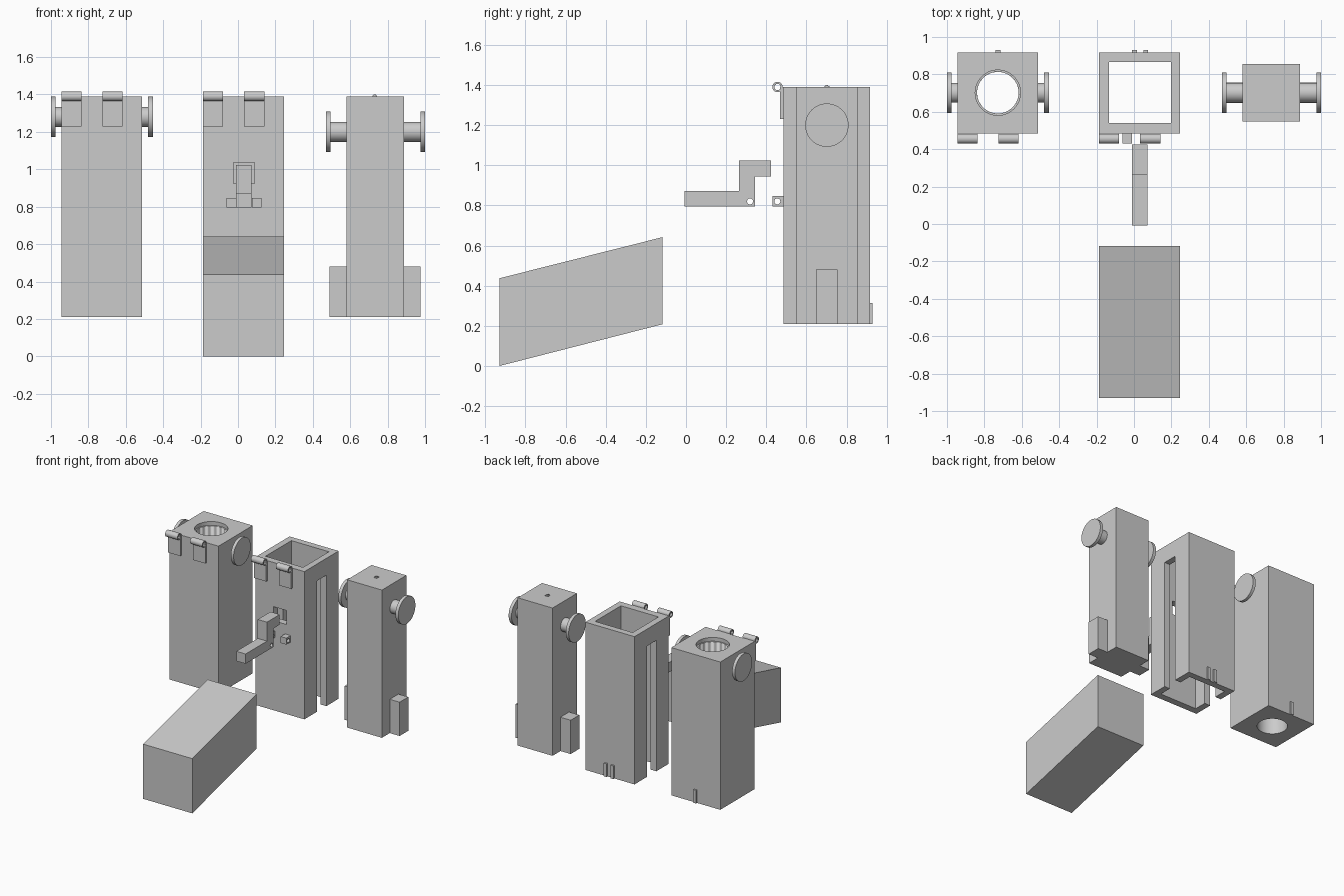
import bpy, bmesh
from math import pi

if "Cube" in bpy.data.objects:
    bpy.data.objects.remove(bpy.data.objects["Cube"])


def box(name, x0, x1, y0, y1, z0, z1):
    bpy.ops.mesh.primitive_cube_add(size=1, location=((x0+x1)/2, (y0+y1)/2, (z0+z1)/2))
    ob = bpy.context.object
    ob.name = name
    ob.scale = (x1-x0, y1-y0, z1-z0)
    bpy.ops.object.transform_apply(location=False, rotation=False, scale=True)
    return ob


def cyl(name, axis, r, a0, a1, u, v, sides=48):
    """Cylinder along x (u=y, v=z) or along z (u=x, v=y)."""
    mid = (a0+a1)/2
    loc, rot = ((mid, u, v), (0, pi/2, 0)) if axis == 'x' else ((u, v, mid), (0, 0, 0))
    bpy.ops.mesh.primitive_cylinder_add(vertices=sides, radius=r, depth=a1-a0, location=loc, rotation=rot)
    ob = bpy.context.object
    ob.name = name
    bpy.ops.object.shade_smooth_by_angle()
    return ob


def prism(name, x0, x1, profile):
    """Extrude a y/z profile along x."""
    bm = bmesh.new()
    face = bm.faces.new([bm.verts.new((x0, y, z)) for y, z in profile])
    ext = bmesh.ops.extrude_face_region(bm, geom=[face])
    bmesh.ops.translate(bm, vec=(x1-x0, 0, 0),
                        verts=[e for e in ext['geom'] if isinstance(e, bmesh.types.BMVert)])
    bmesh.ops.recalc_face_normals(bm, faces=bm.faces)
    me = bpy.data.meshes.new(name)
    bm.to_mesh(me)
    bm.free()
    ob = bpy.data.objects.new(name, me)
    bpy.context.collection.objects.link(ob)
    return ob


def cut(ob, *cutters):
    for c in cutters:
        c.hide_render = True
        mod = ob.modifiers.new("cut", 'BOOLEAN')
        mod.operation, mod.solver, mod.object = 'DIFFERENCE', 'EXACT', c
        bpy.ops.object.select_all(action='DESELECT')
        bpy.context.view_layer.objects.active = ob
        ob.select_set(True)
        bpy.ops.object.modifier_apply(modifier=mod.name)
        bpy.data.objects.remove(c)


Y0, Y1, YC = 0.485, 0.917, 0.702     # shared depth of the housings
Z0, Z1 = 0.21, 1.39


def hinges(prefix, x):
    for i, hx in enumerate((x, x + 0.22)):
        box(f"{prefix}_hinge_leaf_{i}", hx, hx + 0.108, 0.468, Y0, 1.23, 1.39)
        barrel = cyl(f"{prefix}_hinge_barrel_{i}", 'x', 0.026, hx, hx + 0.108, 0.456, 1.39, 32)
        cut(barrel, cyl("cutter", 'x', 0.016, hx - 0.1, hx + 0.2, 0.456, 1.39, 32))


def knobs(prefix, body0, body1, out0, out1, z):
    for side, a, b, s in (("left", body0, out0, 1), ("right", body1, out1, -1)):
        inner = b + s * 0.025
        cyl(f"{prefix}_{side}_shaft", 'x', 0.053, min(a, inner), max(a, inner), YC, z)
        cyl(f"{prefix}_{side}_disc", 'x', 0.108, min(b, inner), max(b, inner), YC, z)


# Left housing with stepped round bore
bore = box("bored_housing", -0.945, -0.512, Y0, Y1, Z0, Z1)
cut(bore, cyl("cutter", 'z', 0.111, 0, 1.6, -0.728, YC, 64),
    cyl("cutter", 'z', 0.121, 1.36, 1.6, -0.728, YC, 64))
hinges("bored", -0.945)
knobs("bored", -0.945, -0.512, -1.0, -0.455, 1.28)
box("bored_rear_mark", -0.74, -0.715, Y1, 0.93, Z0, 0.315)

# Middle hollow housing with side slots and lever window
shell = box("hollow_housing", -0.187, 0.247, Y0, Y1, Z0, Z1)
cut(shell, box("cutter", -0.135, 0.197, 0.54, 0.866, 0.1, 1.5),
    box("cutter", -0.3, 0.4, YC - 0.06, YC + 0.06, 0.1, 1.255),
    box("cutter", -0.025, 0.087, 0.4, 0.6, 0.925, 1.037))
hinges("hollow", -0.187)
for i, x in enumerate((-0.01, 0.05)):
    box(f"hollow_rear_mark_{i}", x, x + 0.026, Y1, 0.93, Z0, 0.315)

# Lever and its pivot lugs
for i, (a, b) in enumerate(((-0.062, -0.012), (0.075, 0.126))):
    lug = box(f"pivot_lug_{i}", a, b, 0.43, Y0, 0.795, 0.847)
    cut(lug, cyl("cutter", 'x', 0.015, a - 0.1, b + 0.1, 0.455, 0.82, 24))
lever = prism("lever", -0.01, 0.072, [(-0.007, 0.795), (0.345, 0.795), (0.345, 0.943), (0.424, 0.943),
                                      (0.424, 1.024), (0.263, 1.024), (0.263, 0.873), (-0.007, 0.873)])
cut(lever, cyl("cutter", 'x', 0.015, -0.2, 0.2, 0.319, 0.82, 24))

# Right sliding block with guides, knobs and top pin
box("sliding_block", 0.58, 0.888, 0.548, 0.856, Z0, Z1)
knobs("slider", 0.58, 0.888, 0.47, 1.0, 1.2)
for i, (a, b) in enumerate(((0.49, 0.58), (0.888, 0.975))):
    box(f"slider_guide_{i}", a, b, 0.647, 0.756, Z0, 0.48)
box("top_pin_base", 0.718, 0.744, YC - 0.013, YC + 0.013, Z1, 1.395)
box("top_pin", 0.725, 0.737, YC - 0.006, YC + 0.006, 1.395, 1.401)

# Slanted front block
prism("slanted_block", -0.187, 0.247, [(-0.93, 0), (-0.117, 0.208), (-0.117, 0.642), (-0.93, 0.437)])
